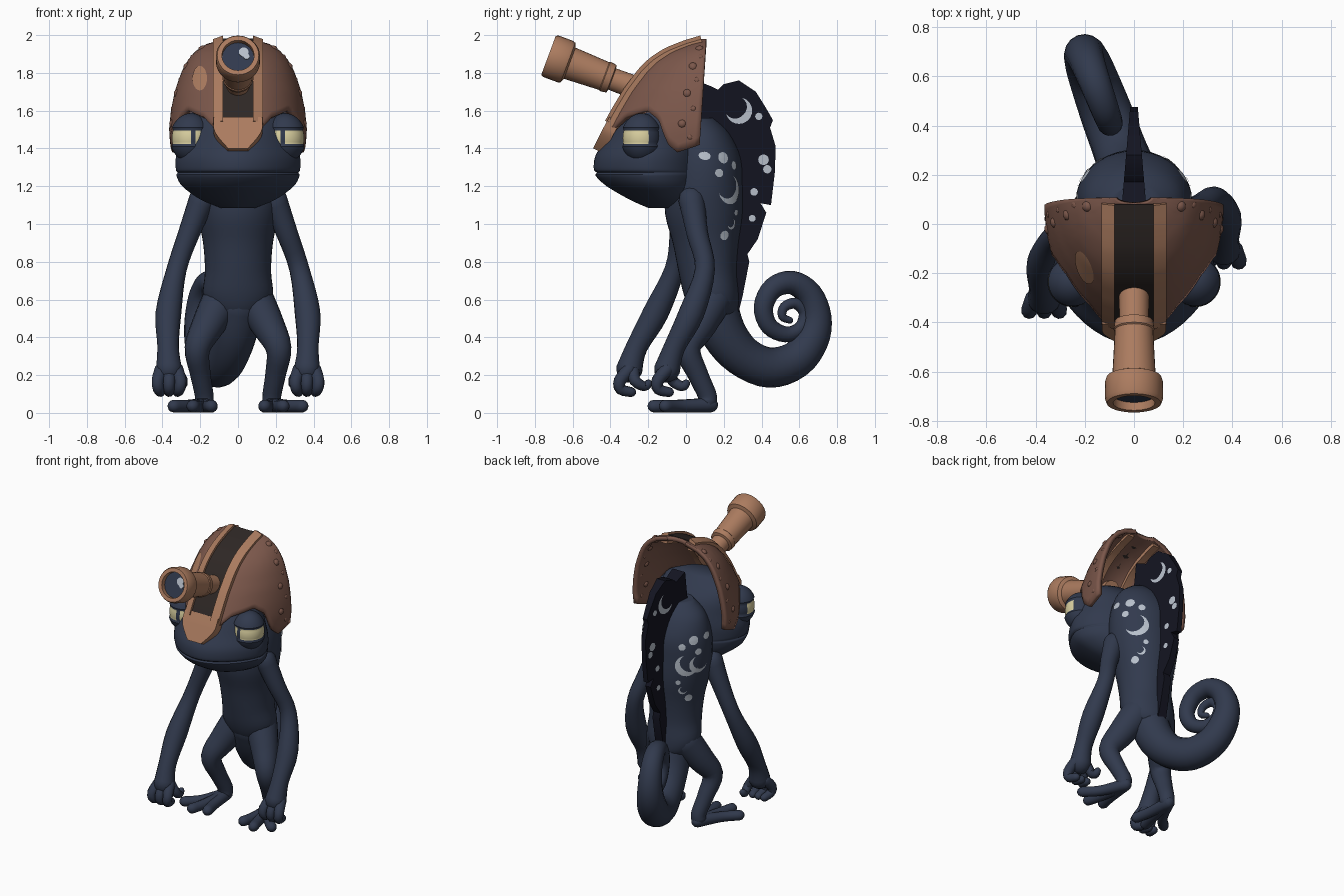
import bpy, bmesh, math
from mathutils import Vector
from mathutils.bvhtree import BVHTree

if "Cube" in bpy.data.objects:
    bpy.data.objects.remove(bpy.data.objects["Cube"])


def material(name, r, g, b):
    m = bpy.data.materials.new(name)
    m.diffuse_color = (r, g, b, 1)
    m.use_nodes = True
    m.node_tree.nodes["Principled BSDF"].inputs["Base Color"].default_value = m.diffuse_color
    return m


NAVY = material("navy skin", .031, .042, .075)
FIN = material("midnight fin", .0065, .007, .015)
BROWN = material("helmet brown", .2, .096, .07)
TAN = material("light copper", .41, .2, .115)
DARK = material("slot dark", .027, .02, .018)
PALE = material("pale marking", .48, .53, .6)
YELLOW = material("eye yellow", .7, .63, .35)


def finish(name, bm, *mats, angle=40):
    bmesh.ops.recalc_face_normals(bm, faces=bm.faces)
    me = bpy.data.meshes.new(name)
    bm.to_mesh(me)
    bm.free()
    for m in mats:
        me.materials.append(m)
    me.shade_smooth()
    me.set_sharp_from_angle(angle=math.radians(angle))
    ob = bpy.data.objects.new(name, me)
    bpy.context.collection.objects.link(ob)
    return ob


def spline(rows, n=4):
    """Catmull-Rom through rows of numbers."""
    out = []
    for i in range(len(rows) - 1):
        p = [rows[max(0, min(len(rows) - 1, i + k))] for k in (-1, 0, 1, 2)]
        for s in range(n):
            t = s / n
            out.append([.5 * (2*b + (c-a)*t + (2*a-5*b+4*c-d)*t*t + (3*b-a-3*c+d)*t**3)
                        for a, b, c, d in zip(*p)])
    return out + [list(rows[-1])]


def lerp(table, x):
    for (x0, y0), (x1, y1) in zip(table, table[1:]):
        if x <= x1:
            return y0 + (y1 - y0) * (x - x0) / (x1 - x0)
    return table[-1][1]


def loft(name, rings, mat, angle=40):
    bm = bmesh.new()
    vs = [[bm.verts.new(p) for p in r] for r in rings]
    n = len(vs[0])
    for a, b in zip(vs, vs[1:]):
        for i in range(n):
            bm.faces.new((a[i], a[(i+1) % n], b[(i+1) % n], b[i]))
    bm.faces.new(vs[0])
    bm.faces.new(vs[-1])
    return finish(name, bm, mat, angle=angle)


def tube(name, rows, mat=NAVY, n=4, sides=16):
    """Tapered limb through (x, y, z, radius) rows with rounded ends."""
    path = spline(rows, n)
    pts = [(Vector(p[:3]), p[3]) for p in path]
    (a, r), (b, q) = pts[0], pts[-1]
    d0, d1 = (a - pts[1][0]).normalized(), (b - pts[-2][0]).normalized()
    for f, s in ((.5, .85), (.85, .5), (.98, .15)):
        pts.insert(0, (a + d0*r*f, r*s))
        pts.append((b + d1*q*f, q*s))
    rings, u = [], None
    for i, (p, r) in enumerate(pts):
        d = (pts[min(i+1, len(pts)-1)][0] - pts[max(i-1, 0)][0]).normalized()
        u = d.orthogonal() if u is None else u - d*u.dot(d)
        u.normalize()
        v = d.cross(u)
        rings.append([p + (u*math.cos(k*math.tau/sides) + v*math.sin(k*math.tau/sides))*r
                      for k in range(sides)])
    return loft(name, rings, mat)


def stack(name, rows, mat=NAVY, sides=40, point=0):
    """Horizontal oval slices (z, front y, back y, half width), optionally pointed at the front."""
    angles = [k*math.tau/sides for k in range(sides)]
    return loft(name, [[(w*math.sin(t)*(1 - point*max(0, math.cos(t))),
                         (f+b)/2 - (b-f)/2*math.cos(t), z) for t in angles]
                       for z, f, b, w in spline(rows)], mat)


# torso and head
torso = stack("torso", [(.46, .1, .2, .05), (.53, .03, .27, .14), (.62, -.01, .28, .185),
                        (.75, -.04, .27, .175), (.9, -.07, .28, .185), (1.05, -.11, .3, .215),
                        (1.2, -.11, .3, .235), (1.35, -.1, .29, .23), (1.48, -.05, .23, .19),
                        (1.56, 0, .15, .1)])
stack("head", [(1.085, -.2, 0, .09), (1.13, -.3, .04, .2), (1.2, -.42, .06, .295),
               (1.255, -.478, .07, .325), (1.272, -.472, .07, .319), (1.29, -.488, .07, .329),
               (1.36, -.48, .07, .328), (1.44, -.43, .06, .3), (1.53, -.37, .03, .28),
               (1.6, -.31, -.03, .25), (1.66, -.24, -.1, .12)], point=.22)

# eyes: one ball each, lids swell above and below the open band
for s in (-1, 1):
    bm = bmesh.new()
    bmesh.ops.create_uvsphere(bm, u_segments=48, v_segments=36, radius=.1)
    gaze, pupil = Vector((s*.56, -.83, 0)), Vector((-s*.1, -1, 0)).normalized()
    for f in bm.faces:
        c = f.calc_center_median()
        flat = Vector((c.x, c.y, 0)).normalized()
        if -.027 < c.z < .032 and flat.dot(gaze) > .2 and flat.dot(pupil) < .987:
            f.material_index = 1
    for v in bm.verts:
        if not -.03 < v.co.z < .036:
            v.co *= 1.09
        v.co.z *= 1.2
        v.co += Vector((s*.25, -.235, 1.455))
    finish("eye", bm, NAVY, YELLOW)

# tail: slanted plane with a rolled tip
roll = [(.14, .58, .13), (.2, .42, .12), (.3, .3, .11), (.44, .24, .107), (.58, .28, .1),
        (.665, .39, .092), (.69, .51, .08), (.65, .63, .07), (.56, .69, .063), (.46, .66, .057),
        (.41, .56, .052), (.44, .46, .047), (.53, .415, .042), (.61, .45, .038), (.63, .53, .034),
        (.58, .58, .03), (.52, .56, .026), (.51, .51, .022), (.55, .49, .018)]
tube("tail", [(-.02 - (y-.2)*.37, y, z, r) for y, z, r in roll])

# arms, hands and fingers (the two sides hang differently)
arms = {1: [(.19, .03, 1.13, .07), (.26, .06, .95, .057), (.325, .1, .76, .053),
            (.368, .03, .53, .068), (.37, -.06, .35, .057), (.365, -.1, .23, .07)],
        -1: [(-.19, -.02, 1.13, .07), (-.26, -.03, .95, .057), (-.325, -.06, .76, .053),
             (-.368, -.16, .53, .068), (-.37, -.26, .35, .057), (-.365, -.3, .23, .07)]}
for s, rows in arms.items():
    tube("arm", rows)
    x, y, z, _ = rows[-1]
    for dx in (-.055, 0, .055):
        tube("finger", [(x+dx*.7, y, z, .038), (x+dx*1.1, y-.05, z-.06, .033),
                        (x+dx, y-.045, z-.105, .03), (x+dx*.8, y+.01, z-.12, .026)], n=3, sides=10)
    tube("thumb", [(x-s*.03, y+.02, z, .034), (x-s*.07, y+.03, z-.06, .03),
                   (x-s*.06, y+.08, z-.09, .026), (x-s*.06, y+.1, z-.075, .022)], n=3, sides=10)

# legs, feet and toes
for s in (-1, 1):
    tube("leg", [(s*.085, .14, .6, .105), (s*.16, .07, .46, .088), (s*.215, .01, .34, .068),
                 (s*.2, .06, .21, .055), (s*.18, .11, .1, .05), (s*.18, .115, .06, .05)])
    for tx, ty in ((.14, -.14), (.24, -.17), (.34, -.11)):
        tube("toe", [(s*.18, .13, .042, .04), (s*(.09 + tx/2), ty/2 + .03, .036, .034),
                     (s*tx, ty, .036, .034)], n=4, sides=12)

# dorsal fin: wedge, thinner toward the outer edge
fin_line = [(.05, 1.5), (.08, 1.75), (.13, 1.73), (.17, 1.71), (.2, 1.74), (.28, 1.76), (.37, 1.7),
            (.42, 1.62), (.46, 1.55), (.445, 1.51), (.475, 1.41), (.47, 1.27), (.45, 1.1),
            (.395, 1.11), (.425, 1.06), (.38, .92), (.325, .84), (.335, .8), (.3, .62),
            (.27, .5), (.2, .55), (.22, .9), (.2, 1.3)]
fin = loft("dorsal_fin", [[(s*(.056 - .085*y), y, z) for y, z in fin_line] for s in (-1, 1)], FIN)


def decal(name, target, shapes, mat, ray, stretch=1):
    """Thin moons and dots cast along a level ray; shapes are (sideways, z, radius, is moon)."""
    tree = BVHTree.FromObject(target, bpy.context.evaluated_depsgraph_get())
    bm, ray = bmesh.new(), Vector(ray).normalized()
    axis = Vector((abs(ray.y), -ray.x*ray.y/max(abs(ray.y), 1e-6), 0)) if abs(ray.y) > .1 else Vector((0, 1, 0))
    if axis.y < 0 or (ray.x and axis.y == 0):
        axis = -axis

    def land(a, z):
        hit, normal, *_ = tree.ray_cast(axis*a + Vector((0, 0, z)) - ray*2, ray)
        return bm.verts.new(hit + normal*(.004 if normal.dot(ray) < 0 else -.004)) if hit else None

    for a, z, r, moon in shapes:
        rows = []
        for i in range(17):
            t = (i/16 - .5)*(4.2 if moon else math.pi)
            if moon:  # horns point up and forward
                k, t = r*(1 - .55*math.sin(math.pi*i/16)), t - math.pi/4
                o, q = [(a + d*math.cos(t), z + d*math.sin(t)) for d in (r, k)]
            else:
                o, q = [(a + d*math.cos(t), z + r*stretch*math.sin(t)) for d in (r, -r)]
            rows.append([land(o[0] + (q[0]-o[0])*j/4, o[1] + (q[1]-o[1])*j/4) for j in range(5)])
        for p, q in zip(rows, rows[1:]):
            for j in range(4):
                quad = (p[j], p[j+1], q[j+1], q[j])
                if all(quad):
                    bm.faces.new(quad)
    bmesh.ops.remove_doubles(bm, verts=bm.verts, dist=.0003)
    return finish(name, bm, mat)


# markings on the back and the fin
bpy.context.view_layer.update()
for s in (-1, 1):
    moons = [(.045, 1.18, .075, True)] + ([(-.03, 1.18, .06, True)] if s < 0 else [])
    decal("body_moons", torso, moons + [(-.09, 1.36, .022, False), (.0, 1.35, .03, False),
          (-.03, 1.27, .022, False), (.075, 1.31, .022, False), (.07, 1.0, .028, True),
          (.03, .94, .025, False), (.1, 1.06, .016, False)], PALE, (-s, -1, 0))
    decal("fin_moons", fin, [(.28, 1.6, .07, True), (.385, 1.57, .019, False),
          (.41, 1.34, .028, False), (.43, 1.29, .022, False), (.36, 1.17, .02, False),
          (.35, 1.03, .018, False)], PALE, (-s, 0, 0))

# helmet: half dome open at the back, edge arched over the eyes
TOP = 1.965
WIDTH = [(1.38, .34), (1.5, .35), (1.6, .34), (1.7, .32), (1.8, .285), (1.85, .26), (1.9, .22),
         (1.94, .16), (TOP, .07)]
FRONT = [(1.38, -.475), (1.5, -.415), (1.6, -.36), (1.7, -.3), (1.8, -.225), (1.85, -.175),
         (1.9, -.1), (1.94, 0), (TOP, .085)]
BACK = [(1.38, .07), (TOP, .108)]
EDGE = [(0, 1.39), (12, 1.42), (20, 1.5), (30, 1.56), (50, 1.6), (62, 1.55), (72, 1.42), (78, 1.38), (90, 1.42)]


def dome(deg, z):
    t, b = math.radians(deg), lerp(BACK, z)
    return Vector((lerp(WIDTH, z)*math.sin(t), b + (lerp(FRONT, z) - b)*math.cos(t), z))


bm = bmesh.new()
grid = []
for deg in range(-90, 91, 3):
    lo = lerp(EDGE, abs(deg))
    grid.append([bm.verts.new(dome(deg, lo + (TOP-lo)*math.sin(k/20*math.pi/2))) for k in range(21)])
for a, b in zip(grid, grid[1:]):
    for k in range(20):
        bm.faces.new((a[k], b[k], b[k+1], a[k+1]))
helmet = finish("helmet", bm, BROWN)
solid = helmet.modifiers.new("thickness", "SOLIDIFY")
solid.thickness, solid.offset = .03, 0
bpy.context.view_layer.update()
decal("helmet_patch", helmet, [(-.2, 1.77, .038, False)], TAN, (0, 1, 0), stretch=1.7)

# studs along the rear rim
for s in (-1, 1):
    for i, z in enumerate((1.46, 1.53, 1.61, 1.69, 1.76, 1.83, 1.88, 1.92)):
        bm = bmesh.new()
        bmesh.ops.create_icosphere(bm, subdivisions=2, radius=.02 + .006*(i % 2))
        bmesh.ops.translate(bm, verts=bm.verts, vec=dome(s*(84 - 6*(i % 2)), z))
        finish("rim_stud", bm, BROWN)


def ribbon(name, x0, x1, z0, z1, out, deep, mat, taper=1, slope=0):
    """Band that follows the centre line of the dome; slope lowers its x1 edge."""
    rings = []
    for k in range(25):
        z = z0 + (z1-z0)*math.sin(k/24*math.pi/2)
        p = dome(0, z)
        d = dome(0, min(z+.02, TOP)) - dome(0, min(z, TOP-.02))
        n = Vector((0, -d.z, d.y)).normalized()
        f = taper + (1-taper)*math.sin(min(1, k/12)*math.pi/2)
        hi, edge, lo = p + n*out, p + n*(out - slope), p - n*deep
        rings.append([(x0*f, *hi.yz), (x1*f, *edge.yz), (x1*f, *lo.yz), (x0*f, *lo.yz)])
    loft(name, rings, mat)


ribbon("slot", -.085, .085, 1.54, TOP, .017, .015, DARK)
ribbon("visor_plate", -.13, .13, 1.39, 1.555, .024, .04, TAN, taper=.4)
for s in (-1, 1):
    ribbon("slot_rail", s*.08, s*.132, 1.53, TOP, .034, .045, TAN, slope=.02)

# telescope
base, aim = Vector((0, -.25, 1.715)), Vector((0, -.47, .175)).normalized()
up, side = Vector((0, .175, .47)).normalized(), Vector((1, 0, 0))


def circle(d, r, n=28):
    return [base + aim*d + (side*math.cos(k*math.tau/n) + up*math.sin(k*math.tau/n))*r for k in range(n)]


loft("telescope", [circle(d, r) for d, r in (
    (-.03, .062), (.15, .06), (.155, .078), (.19, .083), (.195, .078), (.39, .088), (.4, .112),
    (.415, .117), (.495, .117), (.51, .11), (.51, .085), (.47, .085))], TAN, 30)
loft("lens", [circle(.468, .084), circle(.476, .084)], NAVY)
for dx, du, r in ((.03, .03, .026), (.045, .005, .016)):
    loft("lens_glint", [[p + side*dx + up*du for p in circle(d, r, 14)] for d in (.475, .48)], PALE)
